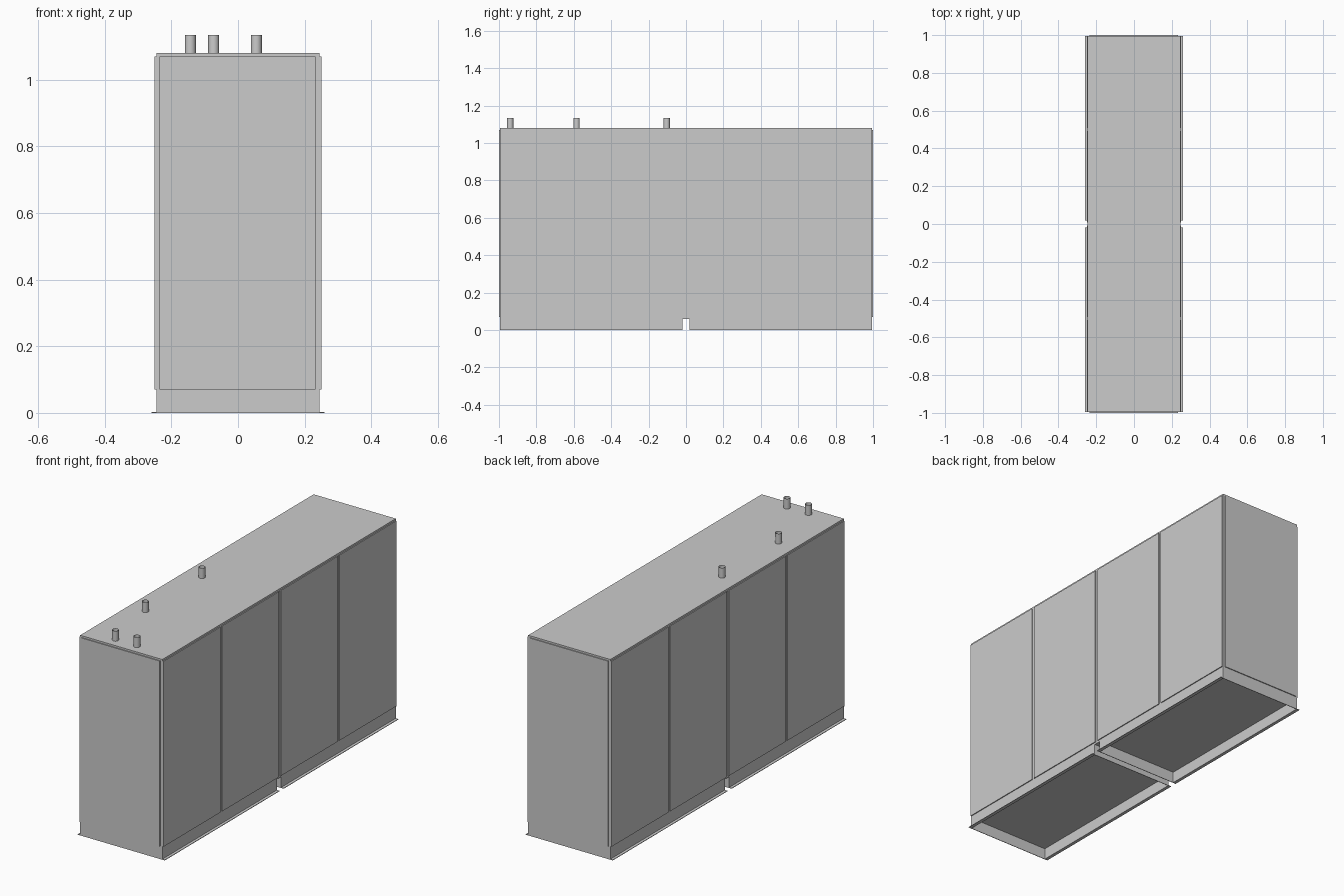
import bpy, bmesh

if "Cube" in bpy.data.objects:
    bpy.data.objects.remove(bpy.data.objects["Cube"])

W, L, H = 0.245, 0.995, 1.08     # half width, half length, height of the casing
BASE_H, GAP = 0.06, 0.018        # plinth height, half gap between the two plinths


def box(name, lo, hi):
    bm = bmesh.new()
    bmesh.ops.create_cube(bm, size=1)
    for v in bm.verts:
        v.co = [(a + b) / 2 + c * (b - a) for a, b, c in zip(lo, hi, v.co)]
    return finish(name, bm)


def finish(name, bm):
    me = bpy.data.meshes.new(name)
    bm.to_mesh(me)
    bm.free()
    ob = bpy.data.objects.new(name, me)
    bpy.context.collection.objects.link(ob)
    return ob


# main casing
box("casing", (-W, -L, BASE_H), (W, L, H))

# thin cover panels: one per end, four per long side
for s, end in ((-1, "front"), (1, "back")):
    y = sorted((s * L, s * 1.0))
    box(end + "_panel", (-0.235, y[0], 0.07), (0.233, y[1], 1.07))
for s, side in ((-1, "left"), (1, "right")):
    x = sorted((s * W, s * 0.25))
    for i in range(4):
        y = -0.75 + 0.5 * i
        box(f"{side}_panel_{i + 1}", (x[0], y - 0.242, 0.07), (x[1], y + 0.242, 1.07))

# two hollow plinths, open below, with outward foot flanges on the long sides
T = 0.003
for name, y0, y1 in (("front_plinth", -L, -GAP), ("back_plinth", GAP, L)):
    for s, side in ((-1, "left"), (1, "right")):
        x = sorted((s * (W - T), s * W))
        box(f"{name}_{side}_wall", (x[0], y0, 0), (x[1], y1, BASE_H))
        x = sorted((s * W, s * 0.26))
        box(f"{name}_{side}_flange", (x[0], y0, 0), (x[1], y1, T))
    box(name + "_near_wall", (-W + T, y0, 0), (W - T, y0 + T, BASE_H))
    box(name + "_far_wall", (-W + T, y1 - T, 0), (W - T, y1, BASE_H))

# open pipe stubs on the roof
for i, (x, y) in enumerate(((-0.073, -0.94), (0.055, -0.94), (-0.143, -0.585), (-0.143, -0.103))):
    bm = bmesh.new()
    bmesh.ops.create_cone(bm, cap_ends=False, segments=24, radius1=0.0165, radius2=0.0165, depth=0.055)
    bmesh.ops.translate(bm, verts=bm.verts, vec=(x, y, H + 0.0275))
    for f in bm.faces:
        f.smooth = True
    finish(f"pipe_stub_{i + 1}", bm)
